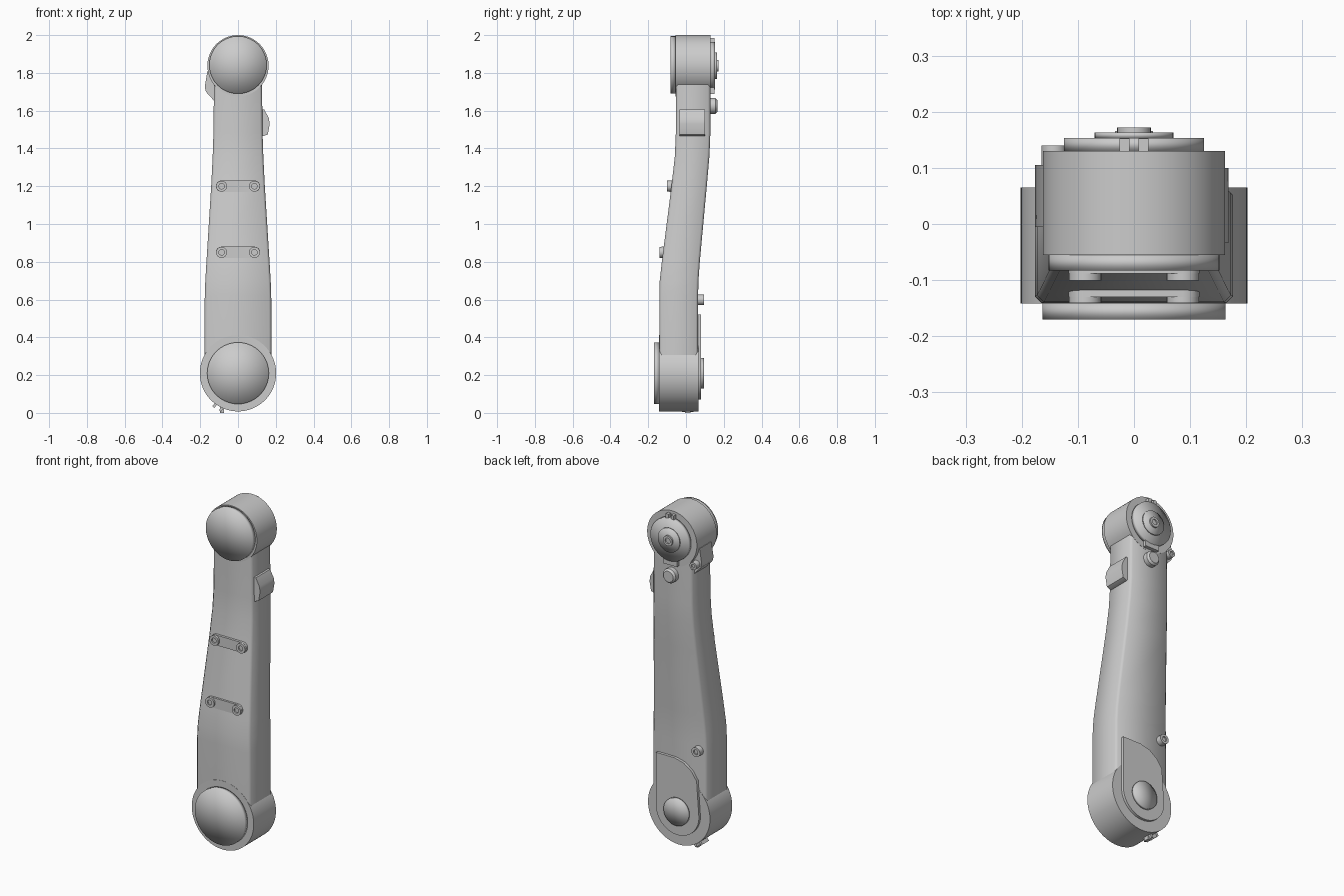
import bpy, bmesh, math
from mathutils import Matrix, Vector

if "Cube" in bpy.data.objects:
    bpy.data.objects.remove(bpy.data.objects["Cube"])


def finish(name, bm, soft=False, angle=40):
    bmesh.ops.recalc_face_normals(bm, faces=bm.faces)
    me = bpy.data.meshes.new(name)
    bm.to_mesh(me)
    bm.free()
    ob = bpy.data.objects.new(name, me)
    bpy.context.collection.objects.link(ob)
    bpy.ops.object.select_all(action='DESELECT')
    ob.select_set(True)
    bpy.context.view_layer.objects.active = ob
    if soft:
        bpy.ops.object.shade_smooth()
    else:
        bpy.ops.object.shade_smooth_by_angle(angle=math.radians(angle))
    return ob


def lathe(name, x, z, rings, segs=64, soft=False):
    """Solid turned about a y axis; rings are (radius, y) from front to back."""
    bm = bmesh.new()
    loops = []
    for r, y in rings:
        if r == 0:
            loops.append([bm.verts.new((x, y, z))] * segs)
        else:
            loops.append([bm.verts.new((x + r * math.cos(2 * math.pi * i / segs), y,
                                        z + r * math.sin(2 * math.pi * i / segs)))
                          for i in range(segs)])
    for a, b in zip(loops, loops[1:]):
        for i in range(segs):
            j = (i + 1) % segs
            bm.faces.new(list(dict.fromkeys((a[i], a[j], b[j], b[i]))))
    return finish(name, bm, soft)


def disc(name, x, z, r, y0, y1, soft=False, segs=64):
    return lathe(name, x, z, [(0, y0), (r, y0), (r, y1), (0, y1)], segs, soft)


def prism(name, pts, y0, y1, angle=40):
    """Outline in x, z extruded along y."""
    bm = bmesh.new()
    a = [bm.verts.new((x, y0, z)) for x, z in pts]
    b = [bm.verts.new((x, y1, z)) for x, z in pts]
    bm.faces.new(a)
    bm.faces.new(b[::-1])
    for i in range(len(pts)):
        j = (i + 1) % len(pts)
        bm.faces.new((a[i], a[j], b[j], b[i]))
    return finish(name, bm, False, angle)


def box(name, centre, size, tilt=0):
    bm = bmesh.new()
    m = (Matrix.Translation(Vector(centre)) @ Matrix.Rotation(tilt, 4, 'Y')
         @ Matrix.Diagonal((*size, 1)))
    bmesh.ops.create_cube(bm, size=1, matrix=m)
    return finish(name, bm)


# Main arm body: chamfered rectangle lofted along z, stepping back towards the top
sections = [  # z, half width, front y, back y
    (0.21, .177, -.141, .064), (0.62, .176, -.141, .064), (0.70, .173, -.139, .066),
    (0.80, .167, -.128, .073), (1.20, .142, -.077, .110), (1.36, .134, -.059, .124),
    (1.48, .130, -.054, .129), (1.84, .126, -.054, .129)]
c = .012
bm = bmesh.new()
loops = []
for z, w, f, b in sections:
    outline = [(-w + c, f), (w - c, f), (w, f + c), (w, b - c),
               (w - c, b), (-w + c, b), (-w, b - c), (-w, f + c)]
    loops.append([bm.verts.new((x, y, z)) for x, y in outline])
for lo, hi in zip(loops, loops[1:]):
    for i in range(8):
        j = (i + 1) % 8
        bm.faces.new((lo[i], lo[j], hi[j], hi[i]))
bm.faces.new(loops[0])
bm.faces.new(loops[-1])
finish("arm_body", bm, False, 50)

# Lower joint drum with its front cover and back hub
disc("lower_joint_drum", 0, .21, .202, -.142, .065, segs=96)
disc("lower_front_cover", 0, .21, .163, -.17, -.142, True, 96)
disc("lower_back_hub", 0, .21, .08, .08, .095, True)

# Lower back plate: round base with a tab going up
plate = [(.14 * math.cos(t), .21 + .14 * math.sin(t))
         for t in [math.pi + math.pi * i / 32 for i in range(33)]]
plate += [(.14, .52), (.02, .52), (-.04, .505), (-.09, .47), (-.125, .42)]
prism("lower_back_plate", plate, .06, .08)

# Upper joint drum with its front cover and stepped back caps
disc("upper_joint_drum", 0, 1.838, .162, -.055, .13, segs=96)
disc("upper_front_cover", 0, 1.842, .152, -.083, -.055, True, 96)
disc("upper_back_cap", 0, 1.838, .125, .13, .153, True)
disc("upper_back_hub", 0, 1.838, .07, .153, .163, True)
lathe("upper_back_boss", 0, 1.838,
      [(0, .163), (.03, .163), (.03, .172), (.016, .172), (.016, .165), (0, .165)], 32)
for s in (-1, 1):
    box("upper_cap_key", (s * .017, .141, 1.97), (.018, .022, .03))
box("upper_cap_foot", (0, .139, 1.71), (.09, .022, .045))


# Socket-head bolts on raised front pads
def socket(name, x, z, r, y_root, y_tip):
    depth = y_tip + (.008 if y_tip < y_root else -.008)
    lathe(name, x, z, [(0, y_root), (r, y_root), (r, y_tip), (r * .5, y_tip),
                       (r * .5, depth), (0, depth)], 24)


for z, y_pad, y_tip in ((1.20, -.088, -.101), (.85, -.130, -.141)):
    pad = []
    for cx, start in ((.087, -math.pi / 2), (-.087, math.pi / 2)):
        pad += [(cx + .03 * math.cos(start + math.pi * i / 12),
                 z + .03 * math.sin(start + math.pi * i / 12)) for i in range(13)]
    prism("front_pad", pad, y_pad, y_pad + .04)
    for s in (-1, 1):
        socket("front_bolt", s * .087, z, .029, y_pad + .01, y_tip)

# Back fittings: upper knob, lower socket, side socket
lathe("upper_back_knob", 0, 1.625,
      [(0, .12), (.042, .12), (.042, .155), (.032, .166), (0, .166)], 32)
socket("lower_back_fitting", -.13, .598, .028, .05, .096)
socket("left_side_fitting", -.143, 1.715, .022, .05, .140)

# Side bumps
prism("right_side_bump", [(.12, 1.607), (.14, 1.605), (.163, 1.56), (.168, 1.53),
                          (.158, 1.475), (.135, 1.465), (.12, 1.465)], -.034, .10)
prism("left_side_gusset", [(-.12, 1.645), (-.17, 1.70), (-.176, 1.725),
                           (-.162, 1.81), (-.12, 1.82)], -.005, .105)

# Small prongs under the lower joint
for a in (205, 216):
    t = math.radians(a)
    x, z = .207 * math.sin(t), .21 + .207 * math.cos(t)
    box("under_prong", (x, .01, z), (.014, .06, .03), t)
box("under_tab", (-.085, .01, .014), (.02, .03, .028))
